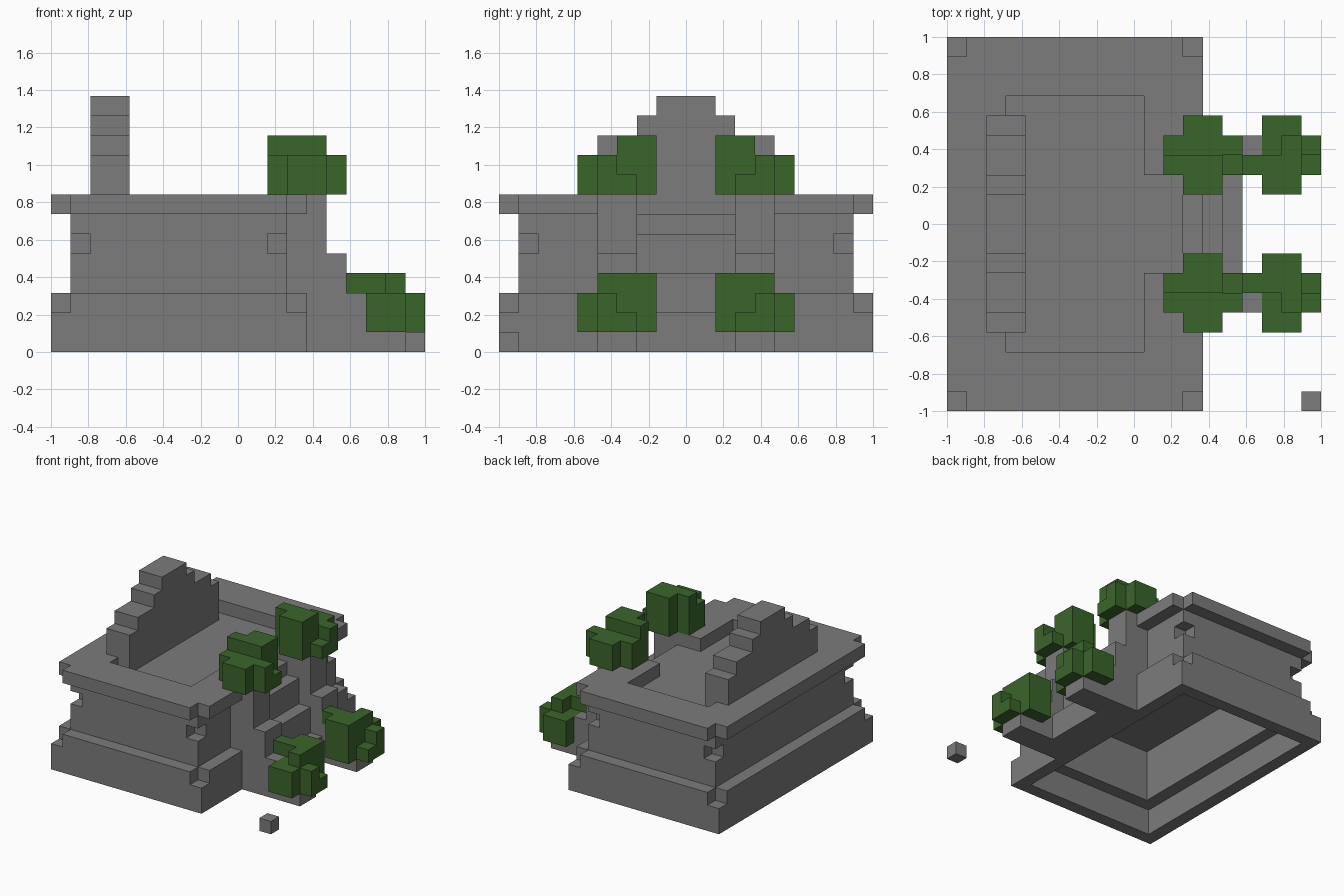
import bpy
import bmesh
from mathutils import Vector

cube = bpy.data.objects.get("Cube")
if cube:
    bpy.data.objects.remove(cube, do_unlink=True)

N = 19            # blocks along the longest side
U = 2 / N         # block size


def make_material(name, color):
    mat = bpy.data.materials.new(name)
    mat.use_nodes = True
    mat.diffuse_color = color
    mat.node_tree.nodes["Principled BSDF"].inputs["Base Color"].default_value = color
    return mat


stone = make_material("grey stone", (0.2, 0.2, 0.2, 1))
leaf = make_material("green leaves", (0.042, 0.13, 0.024, 1))


def box(x0, x1, y0, y1, z0, z1):
    """Set of block cells filling a box."""
    return {(x, y, z) for x in range(x0, x1)
            for y in range(y0, y1) for z in range(z0, z1)}


def ring(x0, x1, y0, y1, z0, z1, t):
    """Rectangular wall of thickness t."""
    return box(x0, x1, y0, y1, z0, z1) - box(x0 + t, x1 - t, y0 + t, y1 - t, z0, z1)


def corners(x0, x1, y0, y1, z):
    """The four corner cells of a layer."""
    return {(x, y, z) for x in (x0, x1 - 1) for y in (y0, y1 - 1)}


def mirror(cells):
    return {(x, N - 1 - y, z) for x, y, z in cells}


def build(name, cells, mat):
    """Skin a set of cells with outer faces only."""
    bm = bmesh.new()
    verts = {}

    def vert(p):
        key = tuple(p)
        if key not in verts:
            verts[key] = bm.verts.new((key[0] * U - 1, key[1] * U - 1, key[2] * U))
        return verts[key]

    for cell in sorted(cells):
        for axis in range(3):
            a, b = Vector((0, 0, 0)), Vector((0, 0, 0))
            a[(axis + 1) % 3] = b[(axis + 2) % 3] = 1
            for side in (0, 1):
                near = list(cell)
                near[axis] += 2 * side - 1
                if tuple(near) in cells:
                    continue
                o = Vector(cell)
                o[axis] += side
                quad = [o, o + a, o + a + b, o + b]
                if not side:
                    quad.reverse()
                bm.faces.new([vert([int(c) for c in p]) for p in quad])
    mesh = bpy.data.meshes.new(name)
    bm.to_mesh(mesh)
    bm.free()
    mesh.materials.append(mat)
    obj = bpy.data.objects.new(name, mesh)
    bpy.context.collection.objects.link(obj)
    return obj


# Hollow plinth, with a chipped corner at each top edge
plinth = ring(0, 13, 0, 19, 0, 2, 1) | ring(0, 13, 0, 19, 2, 3, 2)
build("plinth", plinth - corners(0, 13, 0, 19, 2), stone)

# Inset walls with a chip on every corner
walls = ring(1, 12, 1, 18, 3, 7, 1) - corners(1, 12, 1, 18, 5)
build("walls", walls, stone)

# Terrace floor and the overhanging parapet, open towards the stairs
build("terrace_floor", box(2, 11, 2, 17, 6, 7), stone)
parapet = box(0, 13, 0, 19, 7, 8) - box(3, 10, 3, 16, 7, 8) - box(10, 13, 7, 12, 7, 8)
build("parapet", parapet - corners(0, 13, 0, 19, 7), stone)

# Stepped gable standing on the terrace
gable = box(2, 4, 4, 15, 7, 10)
for z, y in ((10, 5), (11, 7), (12, 8)):
    gable |= box(2, 4, y, N - y, z, z + 1)
build("stepped_gable", gable, stone)

# Stairs
stairs = set()
for x, top in ((12, 6), (13, 4), (14, 2)):
    stairs |= box(x, x + 1, 7, 12, 0, top)
build("stairs", stairs, stone)

# Stepped side rails
rail = box(12, 14, 5, 7, 0, 8) | box(14, 15, 5, 7, 0, 5)
rail |= box(15, 16, 5, 7, 0, 3) | box(16, 18, 5, 7, 0, 1)
build("right_rail", rail, stone)
build("left_rail", mirror(rail), stone)


# Bushes on the rails
def bush(x, z):
    return (box(x + 1, x + 3, 7, 8, z, z + 3) | box(x, x + 3, 6, 7, z, z + 3)
            | box(x + 3, x + 4, 6, 7, z, z + 1) | box(x, x + 4, 5, 6, z, z + 2)
            | box(x + 1, x + 3, 4, 5, z, z + 2))


upper = bush(11, 8)
lower = bush(15, 1) - box(15, 16, 5, 7, 1, 3) | box(17, 18, 5, 6, 3, 4)
for label, cells in (("upper", upper), ("lower", lower)):
    build("right_" + label + "_bush", cells, leaf)
    build("left_" + label + "_bush", mirror(cells), leaf)

# Loose block on the ground
build("loose_block", box(18, 19, 0, 1, 0, 1), stone)
